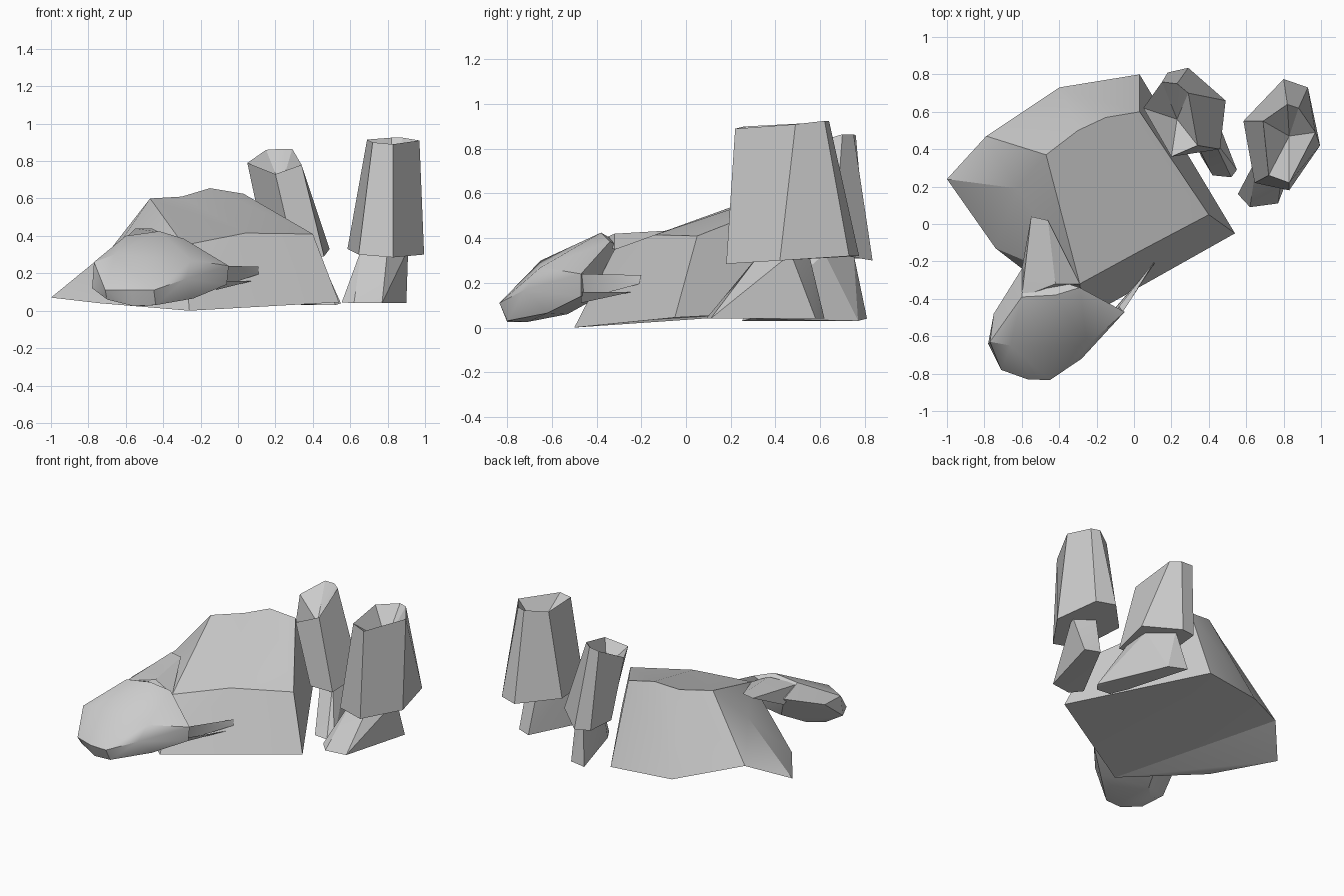
import bpy, bmesh, math

if "Cube" in bpy.data.objects:
    bpy.data.objects.remove(bpy.data.objects["Cube"], do_unlink=True)

grey = bpy.data.materials.new("plain_grey")
grey.use_nodes = True
COLOUR = (0.6, 0.6, 0.6, 1)
grey.diffuse_color = COLOUR
grey.node_tree.nodes["Principled BSDF"].inputs["Base Color"].default_value = COLOUR


def finish(name, bm, angle=25):
    bmesh.ops.recalc_face_normals(bm, faces=bm.faces)
    mesh = bpy.data.meshes.new(name)
    bm.to_mesh(mesh)
    bm.free()
    mesh.materials.append(grey)
    ob = bpy.data.objects.new(name, mesh)
    bpy.context.collection.objects.link(ob)
    bpy.ops.object.select_all(action="DESELECT")
    ob.select_set(True)
    bpy.context.view_layer.objects.active = ob
    bpy.ops.object.shade_smooth_by_angle(angle=math.radians(angle))
    return ob


def hull(name, points, angle=25):
    """Faceted solid wrapped around a few corner points."""
    bm = bmesh.new()
    for p in points:
        bm.verts.new(p)
    bmesh.ops.convex_hull(bm, input=bm.verts)
    loose = [v for v in bm.verts if not v.link_faces]
    bmesh.ops.delete(bm, geom=loose, context="VERTS")
    return finish(name, bm, angle)


def boot_shaft(name, bottom, top, well):
    """Six-sided tapered tube with a hollow, pointed well in its top."""
    bm = bmesh.new()
    low = [bm.verts.new(p) for p in bottom]
    high = [bm.verts.new(p) for p in top]
    pit = bm.verts.new(well)
    bm.faces.new(low)
    n = len(low)
    for i in range(n):
        j = (i + 1) % n
        bm.faces.new((low[i], low[j], high[j], high[i]))
        bm.faces.new((high[i], high[j], pit))
    return finish(name, bm)


def draped_body():
    """Slumped cloak: crown corners joined to a wider hem."""
    bm = bmesh.new()
    add = bm.verts.new
    peak, ridge_a, ridge_b, back, side, mid, neck = [add(p) for p in (
        (-.47, .37, .60), (-.30, .50, .61), (-.15, .57, .655), (.03, .60, .625),
        (.40, .05, .41), (.04, -.14, .415), (-.29, -.32, .35))]
    hem_back, hem_b, hem_a, tip, hem_left, hem_front, hem_side = [add(p) for p in (
        (.03, .80, .09), (-.40, .73, .09), (-.79, .47, .19), (-1, .24, .07),
        (-.74, -.13, .04), (-.26, -.50, .0), (.54, -.05, .045))]
    fold = add((-.62, .19, .38))
    for face in (
        (peak, ridge_a, mid, neck), (ridge_a, ridge_b, mid), (ridge_b, back, side, mid),
        (neck, mid, hem_front), (mid, side, hem_side, hem_front),
        (side, back, hem_back, hem_side),
        (back, ridge_b, hem_b, hem_back), (ridge_b, ridge_a, hem_b),
        (ridge_a, peak, hem_a, hem_b), (peak, fold, hem_a), (fold, tip, hem_a),
        (fold, hem_left, tip), (peak, neck, fold),
        (neck, hem_left, fold), (neck, hem_front, hem_left),
        (hem_side, hem_back, hem_front), (hem_back, hem_b, hem_front),
        (hem_b, hem_a, hem_front), (hem_front, hem_a, tip), (hem_front, tip, hem_left),
    ):
        bm.faces.new(face)
    return finish("body", bm)


draped_body()

# Head, with its nape reaching up onto the body
hull("head", [
    (-.70, -.75, .06), (-.56, -.80, .025), (-.44, -.80, .03), (-.24, -.62, .065),
    (-.52, -.71, .025), (-.66, -.62, .05), (-.57, -.53, .06),
    (-.71, -.78, .11), (-.57, -.83, .11), (-.45, -.835, .11), (-.28, -.72, .17),
    (-.78, -.64, .12), (-.77, -.63, .26), (-.66, -.65, .30), (-.25, -.65, .27),
    (-.44, -.55, .325), (-.60, -.39, .40), (-.75, -.48, .25), (-.42, -.38, .425),
    (-.05, -.47, .24), (-.06, -.47, .14), (-.29, -.34, .385),
    (-.60, -.24, .34), (-.50, -.35, .16)], 30)
hull("nape", [(-.60, -.39, .39), (-.29, -.32, .35), (-.60, -.24, .30),
              (-.44, -.06, .43), (-.46, .02, .44), (-.55, .04, .44), (-.42, -.32, .42)])

# Thin pointed side strands
hull("upper_strand", [(-.06, -.47, .24), (-.10, -.47, .13), (-.08, -.44, .2),
                      (.02, -.32, .165), (.11, -.20, .235), (.11, -.21, .195)])
hull("lower_strand", [(-.07, -.47, .16), (-.12, -.47, .11), (-.09, -.44, .14),
                      (.08, -.24, .16)])

# Boots standing beside the body
boot_shaft("left_boot",
           [(.585, .55, .33), (.80, .775, .32), (.93, .73, .32),
            (.995, .42, .30), (.83, .18, .285), (.645, .22, .30)],
           [(.69, .55, .915), (.82, .64, .925), (.88, .62, .925),
            (.97, .49, .91), (.83, .22, .89), (.72, .26, .90)],
           (.83, .47, .72))
hull("left_foot", [
    (.555, .16, .045), (.62, .09, .04), (.77, .11, .04), (.90, .58, .04),
    (.80, .62, .04), (.66, .36, .33), (.80, .33, .33), (.91, .47, .33), (.78, .55, .33)])

boot_shaft("right_boot",
           [(.15, .62, .32), (.18, .81, .31), (.29, .835, .30),
            (.49, .66, .33), (.46, .40, .29), (.30, .38, .30)],
           [(.05, .62, .79), (.15, .76, .86), (.23, .75, .865),
            (.29, .70, .865), (.34, .42, .78), (.20, .36, .73)],
           (.23, .56, .66))
hull("right_foot", [
    (.36, .36, .04), (.42, .26, .03), (.52, .25, .03), (.55, .29, .04), (.36, .77, .03),
    (.23, .81, .04), (.30, .50, .33), (.42, .46, .33), (.42, .62, .33), (.28, .75, .33)])
